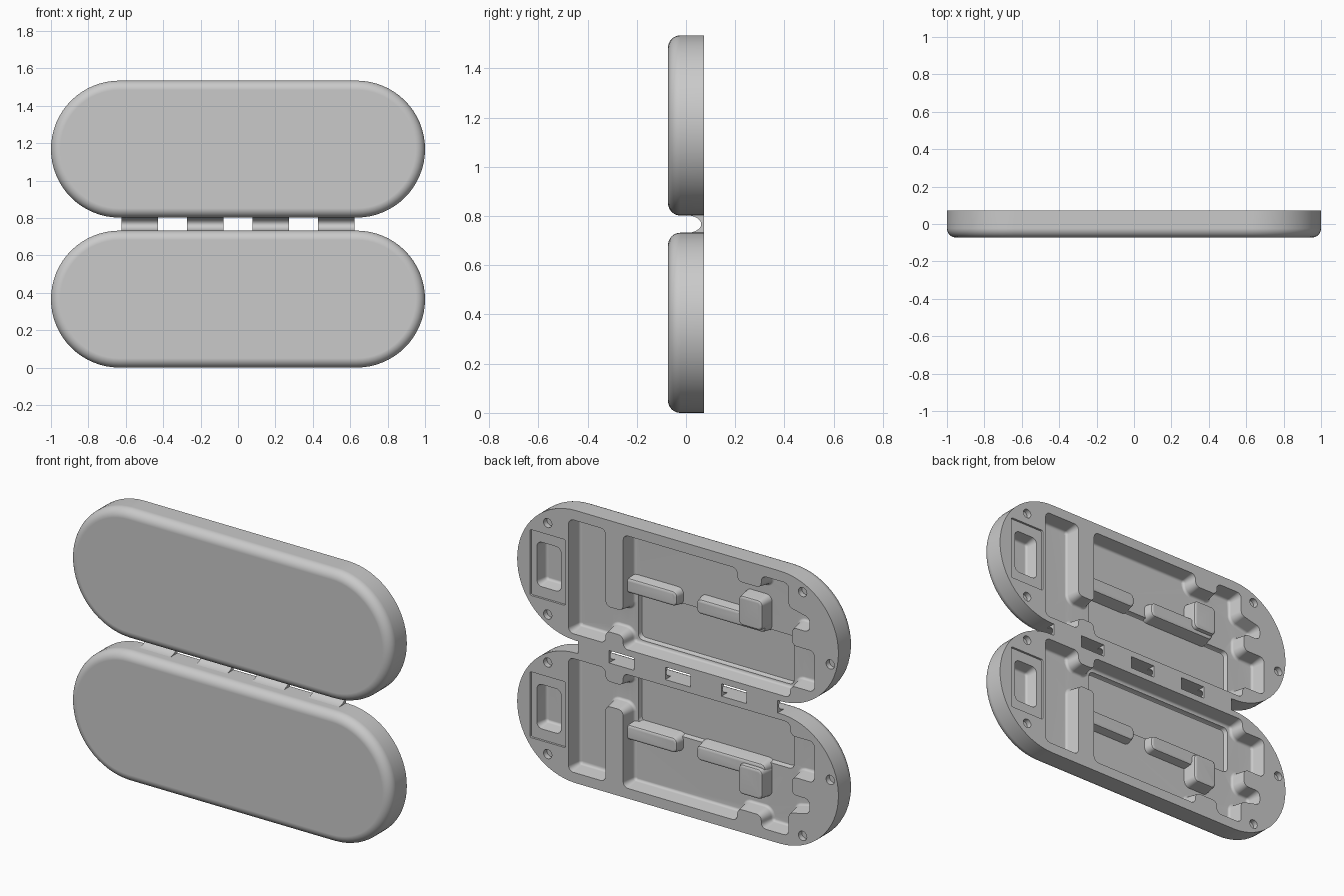
import bpy, bmesh, math
from mathutils import Vector

if "Cube" in bpy.data.objects:
    bpy.data.objects.remove(bpy.data.objects["Cube"], do_unlink=True)

HINGE_Z = 0.767      # height of the fold line
BACK = 0.073         # open rim plane
THICK = 0.146

grey = bpy.data.materials.new("plain_grey")
grey.use_nodes = True
grey.diffuse_color = (0.59, 0.59, 0.59, 1)
grey.node_tree.nodes["Principled BSDF"].inputs["Base Color"].default_value = (0.59, 0.59, 0.59, 1)


def round_corners(points, radius, steps=6):
    """Replace every corner of a 2D outline with a true arc."""
    out, n = [], len(points)
    pts = [Vector(p) for p in points]
    for i, p in enumerate(pts):
        a, b = pts[i - 1] - p, pts[(i + 1) % n] - p
        half = a.angle(b) / 2
        reach = min(radius / math.tan(half), 0.45 * a.length, 0.45 * b.length)
        r = reach * math.tan(half)
        a.normalize()
        b.normalize()
        centre = p + (a + b).normalized() * (r / math.sin(half))
        s, e = p + a * reach - centre, p + b * reach - centre
        sweep = math.pi - 2 * half
        for k in range(steps + 1):
            t = k / steps
            out.append(centre + (s * math.sin((1 - t) * sweep) + e * math.sin(t * sweep))
                       / math.sin(sweep))
    return out


def rect(x0, x1, h0, h1):
    return [(x0, h0), (x1, h0), (x1, h1), (x0, h1)]


def circle(x, h, r, n=24):
    return [Vector((x + r * math.cos(i * math.tau / n), h + r * math.sin(i * math.tau / n)))
            for i in range(n)]


def inset(points, d):
    """Move a 2D outline inward by d."""
    n = len(points)
    area = sum(points[i - 1].x * points[i].y - points[i].x * points[i - 1].y for i in range(n))
    side = 1 if area > 0 else -1
    out = []
    for i, p in enumerate(points):
        a = (p - points[i - 1]).normalized()
        b = (points[(i + 1) % n] - p).normalized()
        na, nb = Vector((-a.y, a.x)) * side, Vector((-b.y, b.x)) * side
        out.append(p + (na + nb) * (d / (1 + na.dot(nb))))
    return out


def wall(bm, outline, levels, side):
    """Stack inset copies of an outline; levels are (depth below rim, inset)."""
    rings = [[bm.verts.new((p.x, BACK - depth, HINGE_Z + side * p.y)) for p in inset(outline, d)]
             for depth, d in levels]
    for r0, r1 in zip(rings, rings[1:]):
        for i in range(len(outline)):
            bm.faces.new((r0[i - 1], r0[i], r1[i], r1[i - 1]))
    return rings[0], rings[-1]


def fill(bm, rings):
    """Fill a flat outline, leaving the inner rings open."""
    edges = [bm.edges.get((ring[i - 1], ring[i])) for ring in rings for i in range(len(ring))]
    bmesh.ops.triangle_fill(bm, use_beauty=True, edges=edges, normal=(0, 1, 0))


def make_object(name, bm):
    bmesh.ops.recalc_face_normals(bm, faces=bm.faces)
    mesh = bpy.data.meshes.new(name)
    bm.to_mesh(mesh)
    bm.free()
    mesh.materials.append(grey)
    ob = bpy.data.objects.new(name, mesh)
    bpy.context.collection.objects.link(ob)
    bpy.ops.object.select_all(action='DESELECT')
    ob.select_set(True)
    bpy.context.view_layer.objects.active = ob
    bpy.ops.object.shade_smooth_by_angle(angle=math.radians(35))
    ob.modifiers.new("even_shading", 'WEIGHTED_NORMAL').keep_sharp = True


def pocket_levels(top, depth, draft=0.012, fillet=0.014):
    levels = [(top, 0), (depth - fillet, draft)]
    for k in (1, 2, 3):
        a = k * math.pi / 6
        levels.append((depth - fillet * (1 - math.sin(a)), draft + fillet * (1 - math.cos(a))))
    return levels


# Outer stadium of one half, and its rounded front edge
R, MID, HALF = 0.366, 0.401, 0.634
stadium = []
for cx, start in ((HALF, -90), (-HALF, 90)):
    for k in range(33):
        a = math.radians(start + 180 * k / 32)
        stadium.append(Vector((cx + R * math.cos(a), MID + R * math.sin(a))))
EDGE = 0.05
shell_levels = [(0, 0)]
for k in range(9):
    a = k * math.pi / 16
    shell_levels.append((THICK - EDGE * (1 - math.sin(a)), EDGE * (1 - math.cos(a))))

# Tray outline with its dividing tongue, posts and teeth
tray = [(.68, .07), (.68, .71), (.45, .71), (.45, .28), (.34, .28), (.34, .71),
        (-.37, .71), (-.37, .64), (-.52, .64), (-.52, .71), (-.69, .71), (-.69, .58),
        (-.82, .55), (-.82, .47), (-.71, .47), (-.71, .37), (-.85, .37), (-.85, .14),
        (-.70, .14), (-.70, .07), (.34, .07), (.34, .14), (.45, .14), (.45, .07)]
holes = [(.81, .65), (.81, .135), (-.777, .686), (-.949, .325)]
bars = {"short_bar": (rect(.03, .37, .37, .455), .03),
        "long_bar": (rect(-.52, -.09, .37, .455), .03),
        "bar_block": (rect(-.52, -.37, .39, .56), .004)}

for label, side in (("upper", 1), ("lower", -1)):
    bm = bmesh.new()
    # Outer skin
    rim, front = wall(bm, stadium, shell_levels, side)
    bm.faces.new(front)
    # Tray with a deeper long well in its floor
    tray_rim, tray_floor = wall(bm, round_corners(tray, .03), pocket_levels(0, .085), side)
    well_rim, well_floor = wall(bm, round_corners(rect(-.665, .305, .1, .375), .03),
                                [(.085, 0), (.104, .004), (.108, .008)], side)
    fill(bm, [tray_floor, well_rim])
    bm.faces.new(well_floor)
    # Shallow plate recess with a small pocket in it
    plate_rim, plate_floor = wall(bm, round_corners(rect(.70, .92, .215, .585), .008),
                                  [(0, 0), (.012, 0)], side)
    box_rim, box_floor = wall(bm, round_corners(rect(.735, .885, .275, .525), .03),
                              pocket_levels(.012, .08), side)
    fill(bm, [plate_floor, box_rim])
    bm.faces.new(box_floor)
    # Round magnet holes, then the flat rim around every opening
    openings = [rim, tray_rim, plate_rim]
    for x, h in holes:
        hole_rim, hole_floor = wall(bm, circle(x, h, .026), [(0, 0), (.03, 0)], side)
        bm.faces.new(hole_floor)
        openings.append(hole_rim)
    fill(bm, openings)
    make_object(label + "_shell", bm)

    # Raised bars that split the tray
    for name, (outline, top) in bars.items():
        bm = bmesh.new()
        levels = [(.115, -.012), (top + .02, 0), (top + .008, .004), (top, .016)]
        for ring in wall(bm, round_corners(outline, .028), levels, side):
            bm.faces.new(ring)
        make_object(label + "_" + name, bm)

# Four thin flexible hinge tabs joining the halves
for i, x in enumerate((-.525, -.175, .175, .525)):
    profile = [(BACK, -.04), (BACK, .04), (0, .04)]
    for k in range(17):
        a = math.pi / 2 - k * math.pi / 16
        profile.append((.062 * math.cos(a), .036 * math.sin(a)))
    profile.append((0, -.04))
    bm = bmesh.new()
    ends = [[bm.verts.new((x + dx, y, HINGE_Z + h)) for y, h in profile] for dx in (-.097, .097)]
    for j in range(len(profile)):
        bm.faces.new((ends[0][j - 1], ends[0][j], ends[1][j], ends[1][j - 1]))
    for ring in ends:
        bm.faces.new(ring)
    make_object("hinge_tab_%d" % (i + 1), bm)
